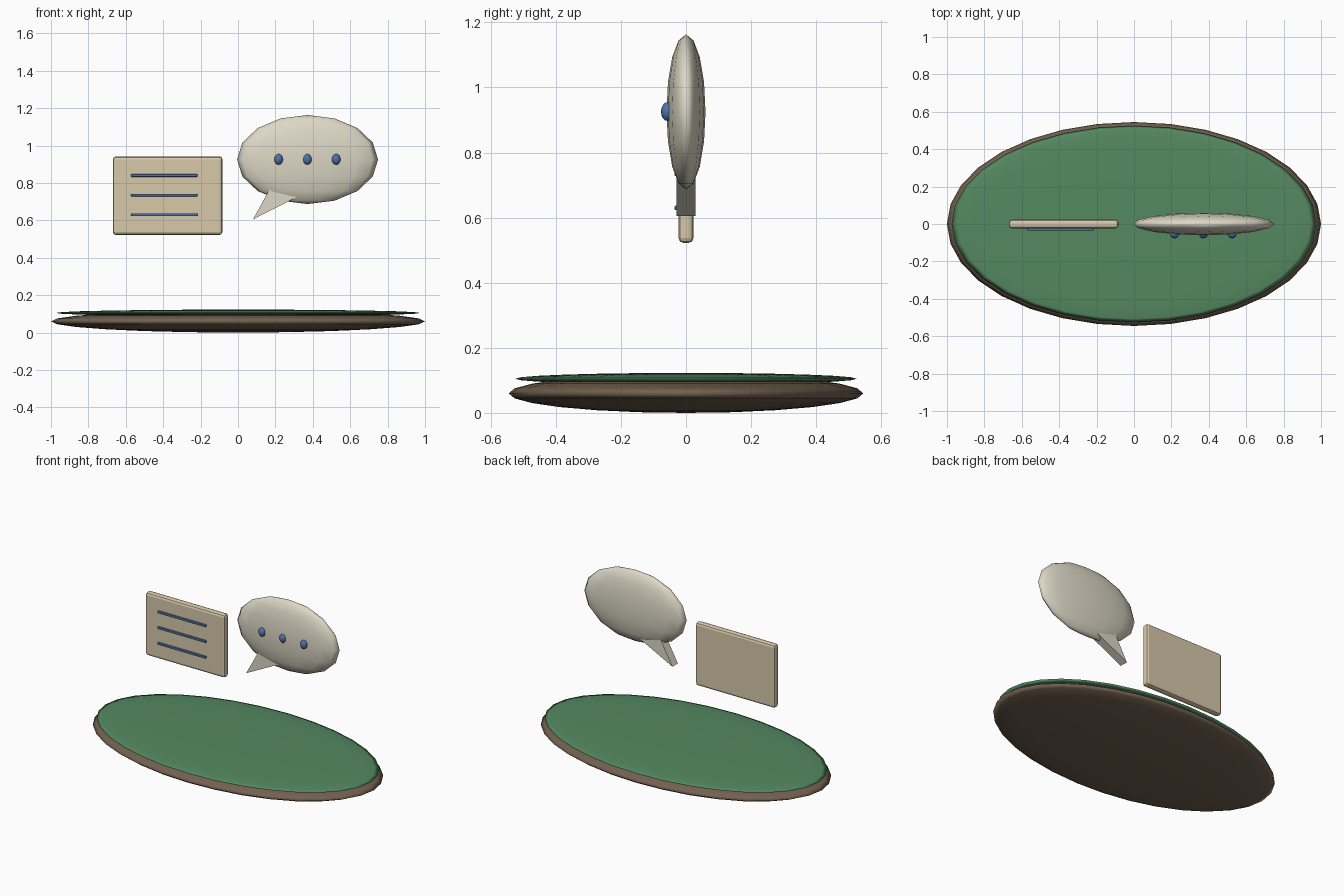
import bpy, bmesh
from mathutils import Matrix

if "Cube" in bpy.data.objects:
    bpy.data.objects.remove(bpy.data.objects["Cube"])


def material(name, rgb):
    m = bpy.data.materials.new(name)
    m.diffuse_color = (*rgb, 1)
    m.use_nodes = True
    m.node_tree.nodes["Principled BSDF"].inputs["Base Color"].default_value = m.diffuse_color
    return m


BROWN = material("brown", (0.17, 0.12, 0.08))
GREEN = material("green", (0.09, 0.25, 0.12))
PAPER = material("paper", (0.68, 0.58, 0.40))
CREAM = material("cream", (0.72, 0.68, 0.56))
BLUE = material("blue", (0.08, 0.17, 0.40))


def finish(bm, name, mat, smooth=True):
    bmesh.ops.recalc_face_normals(bm, faces=bm.faces)
    me = bpy.data.meshes.new(name)
    bm.to_mesh(me)
    bm.free()
    me.materials.append(mat)
    for p in me.polygons:
        p.use_smooth = smooth
    ob = bpy.data.objects.new(name, me)
    bpy.context.collection.objects.link(ob)
    return ob


def ellipsoid(name, centre, radii, segments, rings, mat):
    bm = bmesh.new()
    m = Matrix.Translation(centre) @ Matrix.Diagonal((*radii, 1))
    bmesh.ops.create_uvsphere(bm, u_segments=segments, v_segments=rings, radius=1, matrix=m)
    return finish(bm, name, mat)


def box(name, centre, size, bevel, mat):
    bm = bmesh.new()
    m = Matrix.Translation(centre) @ Matrix.Diagonal((*size, 1))
    bmesh.ops.create_cube(bm, size=1, matrix=m)
    bmesh.ops.bevel(bm, geom=bm.edges[:], offset=bevel, segments=2, profile=0.5, affect='EDGES')
    return finish(bm, name, mat, False)


# Oval table: wooden body and felt top
ellipsoid("table_base", (0, 0, 0.06), (1.0, 0.545, 0.06), 32, 12, BROWN)
ellipsoid("table_felt", (0, 0, 0.105), (0.975, 0.525, 0.018), 32, 12, GREEN)

# Note card with three written lines
box("note_card", (-0.376, 0, 0.732), (0.586, 0.046, 0.42), 0.016, PAPER)
for i in range(3):
    box(f"note_line_{i + 1}", (-0.394, -0.027, 0.84 - 0.105 * i), (0.354, 0.016, 0.014), 0.003, BLUE)

# Speech bubble with three dots
ellipsoid("speech_bubble", (0.372, 0, 0.925), (0.377, 0.06, 0.238), 16, 8, CREAM)
for i in range(3):
    ellipsoid(f"bubble_dot_{i + 1}", (0.217 + 0.154 * i, -0.056, 0.926), (0.023, 0.021, 0.029), 16, 8, BLUE)

# Bubble tail: extruded triangle
bm = bmesh.new()
tri = [(0.08, 0.605), (0.168, 0.765), (0.32, 0.727)]
face = bm.faces.new([bm.verts.new((x, -0.029, z)) for x, z in tri])
ext = bmesh.ops.extrude_face_region(bm, geom=[face])
bmesh.ops.translate(bm, vec=(0, 0.058, 0), verts=[v for v in ext["geom"] if isinstance(v, bmesh.types.BMVert)])
finish(bm, "bubble_tail", CREAM, False)
